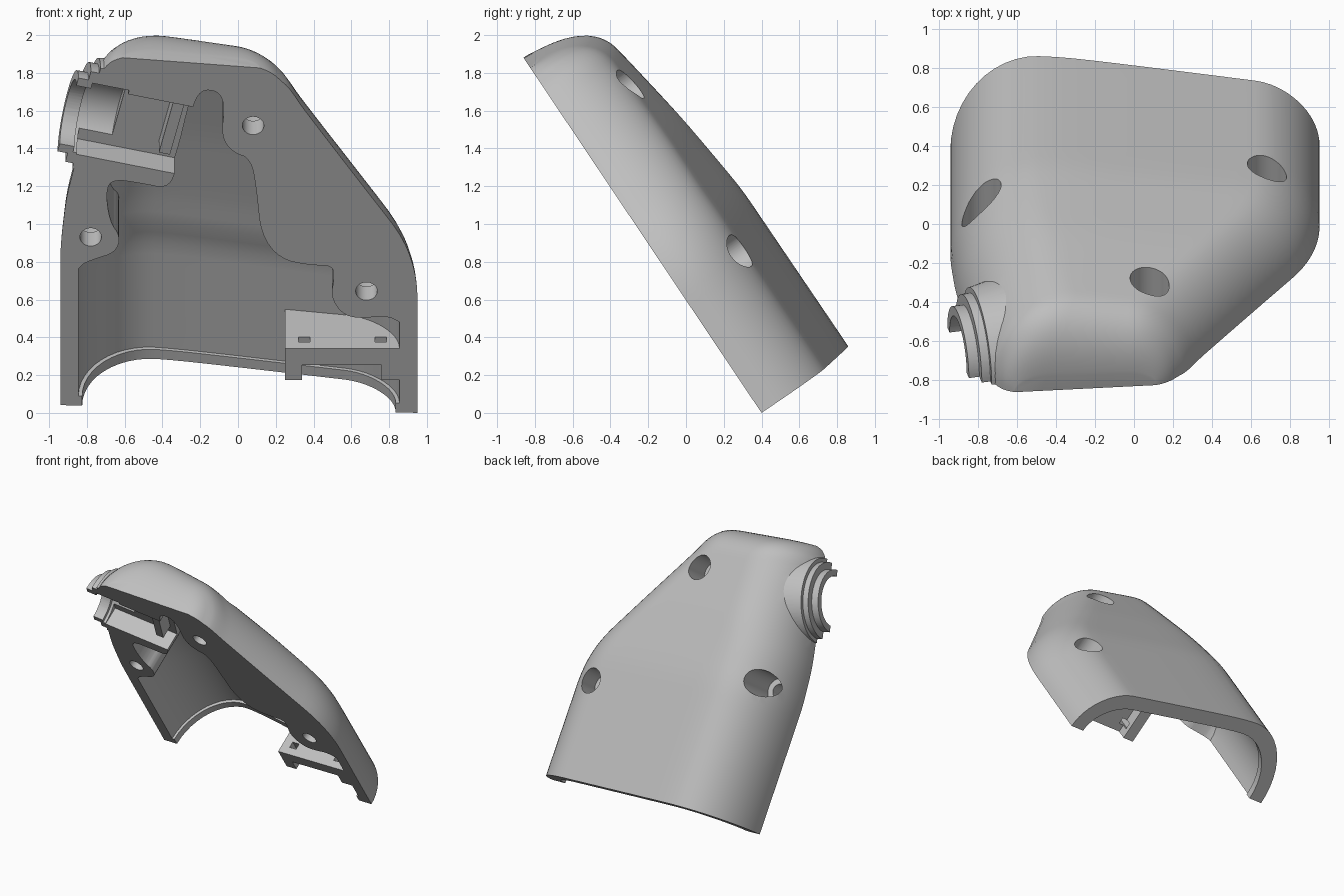
import bpy, bmesh, math
from mathutils import Matrix, Vector

cube = bpy.data.objects.get("Cube")
if cube:
    bpy.data.objects.remove(cube)

# Working frame: u across, v up along the parting plane, w outward from it
END = 2.21
LEFT = [(0, -.94), (1.0, -.94), (1.3, -.91), (1.53, -.86), (1.9, -.79), (2.1, -.745), (2.17, -.70), (END, -.6)]
RIGHT = [(0, .95), (.85, .95), (1.02, .92), (1.18, .86), (2.02, .31), (2.12, .26), (2.18, .2), (END, .1)]
DEPTH = [(0, .575), (1.0, .57), (1.5, .52), (2.05, .44), (END, .42)]


def lerp_table(table, x):
    if x <= table[0][0]:
        return table[0][1]
    for (x0, y0), (x1, y1) in zip(table, table[1:]):
        if x <= x1:
            return y0 + (y1 - y0) * (x - x0) / (x1 - x0)
    return table[-1][1]


def smooth_table(table, x):
    span = min(.08, max(END - x, 0) + .01)
    return sum(lerp_table(table, x + span * k / 5) for k in range(-5, 6)) / 11


def finish(name, bm):
    bmesh.ops.triangulate(bm, faces=bm.faces)
    bmesh.ops.recalc_face_normals(bm, faces=bm.faces)
    if bm.calc_volume(signed=True) < 0:
        bmesh.ops.reverse_faces(bm, faces=bm.faces)
    me = bpy.data.meshes.new(name)
    bm.to_mesh(me)
    bm.free()
    ob = bpy.data.objects.new(name, me)
    bpy.context.collection.objects.link(ob)
    return ob


def stack(name, rings):
    """Closed solid through matching rings of points."""
    bm = bmesh.new()
    rings = [[bm.verts.new(p) for p in ring] for ring in rings]
    for a, b in zip(rings, rings[1:]):
        for i in range(len(a)):
            j = (i + 1) % len(a)
            bm.faces.new((a[i], a[j], b[j], b[i]))
    bm.faces.new(rings[0][::-1])
    bm.faces.new(rings[-1])
    return finish(name, bm)


def loft(name, off, start, thicken=0):
    """Domed body inset by off, closed below the parting plane."""
    end = END - off
    stations = [start + (1.95 - start) * i / 30 for i in range(30)]
    stations += [1.95 + (end - .002 - 1.95) * math.sin(math.pi / 2 * i / 14) for i in range(15)]
    rings = []
    for s in stations:
        lo, hi = smooth_table(LEFT, s) + off, smooth_table(RIGHT, s) - off
        fit = min(1, (hi - lo) / 1.1) ** 2
        al, ar = (.45 - off * .5) * fit, (.33 - off * .5) * fit
        near = min(1, (end - s) / .25)
        g = (1 - (1 - near) ** 2.5) ** .4
        step = min(1, max(0, (s - .72) / .2))
        base = smooth_table(DEPTH, s) - off - thicken * step * step * (3 - 2 * step)
        n = 12
        prof = [(lo + al * (1 - math.cos(math.pi / 2 * i / n)), math.sin(math.pi / 2 * i / n)) for i in range(n)]
        prof += [(lo + al + (hi - ar - lo - al) * i / n, 1) for i in range(n)]
        prof += [(hi - ar + ar * math.sin(math.pi / 2 * i / n), math.cos(math.pi / 2 * i / n)) for i in range(n + 1)]
        q = s / END
        pts = [(lo, -.3)]
        for u, f in prof:
            d = u + .42
            ridge = .5 * (d + math.sqrt(d * d + .02))
            pts.append((u, f * g * (base + .01 - .17 * ridge)))
        pts.append((hi, -.3))
        rings.append([(u, s + .025 * (1 - q) - (.026 + .064 * q) * u, w) for u, w in pts])
    return stack(name, rings)


def prism(name, pts, w0, w1):
    return stack(name, [[(u, v, w) for u, v in pts] for w in (w0, w1)])


def box(name, u0, u1, v0, v1, w0, w1):
    return prism(name, [(u0, v0), (u1, v0), (u1, v1), (u0, v1)], w0, w1)


def circle(r, n=48):
    return [(r * math.cos(math.tau * i / n), r * math.sin(math.tau * i / n)) for i in range(n)]


def volume(me):
    bm = bmesh.new()
    bm.from_mesh(me)
    result = bm.calc_volume(signed=True)
    bm.free()
    return result


def combine(ob, other, op):
    """Apply a boolean, trying each solver until the solid stays sound."""
    before = volume(ob.data)
    for solver in ('MANIFOLD', 'EXACT'):
        mod = ob.modifiers.new("cut", 'BOOLEAN')
        mod.operation, mod.object, mod.solver = op, other, solver
        bpy.context.view_layer.update()
        dg = bpy.context.evaluated_depsgraph_get()
        me = bpy.data.meshes.new_from_object(ob.evaluated_get(dg))
        ob.modifiers.clear()
        after = volume(me)
        if after > before if op == 'UNION' else .01 * before < after < before - 1e-7:
            ob.data = me
            break
    bpy.data.objects.remove(other)


# Port frame: axis runs inward from the side opening
PORT = Vector((-.9, 1.9, 0))
AXIS = Vector((.973, -.23, 0)).normalized()
ACROSS = Vector((-AXIS.y, AXIS.x, 0))


def port_ring(name, a0, a1, r0, r1):
    return stack(name, [[PORT + AXIS * a + ACROSS * p + Vector((0, 0, w)) for p, w in circle(r, 64)]
                        for a, r in ((a0, r0), (a1, r1))])


def port_box(name, a0, a1, p0, p1, w0, w1):
    pts = [PORT + AXIS * a + ACROSS * p for a, p in ((a0, p0), (a1, p0), (a1, p1), (a0, p1))]
    return prism(name, [(p.x, p.y) for p in pts], w0, w1)


# Outer body with the stepped side port and its blister
shell = loft("cover_shell", 0, 0)
for ring in ((0, .3, .24, .24), (.055, .32, .295, .295), (.1, .5, .325, .41)):
    combine(shell, port_ring("port_ring", *ring), 'UNION')

# Main cavity: inset body limited by a wavy outline, leaving the bracket standing
outline = [(-.92, .11), (-.9, .8), (-.84, .94), (-.76, .98), (-.65, 1.02), (-.62, 1.12),
           (-.68, 1.22), (-.7, 1.42), (-.66, 1.49), (-.5, 1.46), (-.38, 1.43), (-.33, 1.52), (-.25, 1.92),
           (-.2, 2.06), (-.1, 2.05), (-.07, 1.95), (-.09, 1.76), (-.03, 1.66), (.07, 1.62), (.1, 1.4),
           (.12, 1.14), (.22, .98), (.38, .94), (.5, .94), (.51, .86), (.49, .74), (.55, .63), (.64, .6),
           (.78, .62), (.86, .58), (.92, .5), (.92, .06)]
for _ in range(2):
    cut = [(a[0] + (b[0] - a[0]) * t, a[1] + (b[1] - a[1]) * t)
           for a, b in zip(outline, outline[1:]) for t in (.25, .75)]
    outline = [outline[0]] + cut + [outline[-1]]
bore = loft("bore_cutter", .095, -.2, .03)
combine(bore, prism("cavity_outline", outline, -.25, 1), 'INTERSECT')
for part in ((.25, .96, .305, .41), (.25, .34, .21, .32), (.76, .96, .21, .32)):
    combine(bore, box("bracket", *part, -.5, .8), 'DIFFERENCE')
combine(shell, bore, 'DIFFERENCE')

# Inward lip at the open end
lip = loft("lip_cutter", .115, -.2)
combine(lip, box("lip_limit", -2, 2, -.5, .13, -.25, 1), 'INTERSECT')
combine(shell, lip, 'DIFFERENCE')

# Slots in the bracket
for u in (.35, .755):
    combine(shell, box("slot", u - .03, u + .03, .25, .5, .06, .11), 'DIFFERENCE')

# Screw holes with wide counterbores on the outside
for u, v in ((.08, 1.83), (-.78, 1.12), (.68, .775)):
    for r, floor in ((.057, -.5), (.1, .13)):
        hole = [(u + x, v + y) for x, y in circle(r)]
        combine(shell, prism("screw_hole", hole, floor, 1), 'DIFFERENCE')

# Port passage and socket
combine(shell, port_ring("port_mouth", -.3, .1, .19, .19), 'DIFFERENCE')
combine(shell, port_ring("port_seat", .08, .28, .225, .225), 'DIFFERENCE')
combine(shell, port_box("port_socket", .1, .64, -.235, .2, -.4, .15), 'DIFFERENCE')
combine(shell, port_box("port_rib", .53, .59, -.15, .21, .04, .2), 'UNION')

# Flat parting face
combine(shell, box("below_plane", -3, 3, -3, 4, -2, 0), 'DIFFERENCE')

# Tilt into place and centre on the floor
me = shell.data
me.transform(Matrix(((1, 0, 0, 0), (0, -.557, .831, .4), (0, .831, .557, 0), (0, 0, 0, 1))))
me.flip_normals()

# Plain grey plastic
grey = bpy.data.materials.new("grey_plastic")
grey.use_nodes = True
grey.diffuse_color = (.52, .52, .52, 1)
grey.node_tree.nodes["Principled BSDF"].inputs["Base Color"].default_value = (.52, .52, .52, 1)
me.materials.clear()
me.materials.append(grey)
for poly in me.polygons:
    poly.material_index = 0
bpy.ops.object.select_all(action='DESELECT')
shell.select_set(True)
bpy.context.view_layer.objects.active = shell
bpy.ops.object.shade_smooth_by_angle(angle=math.radians(30))
